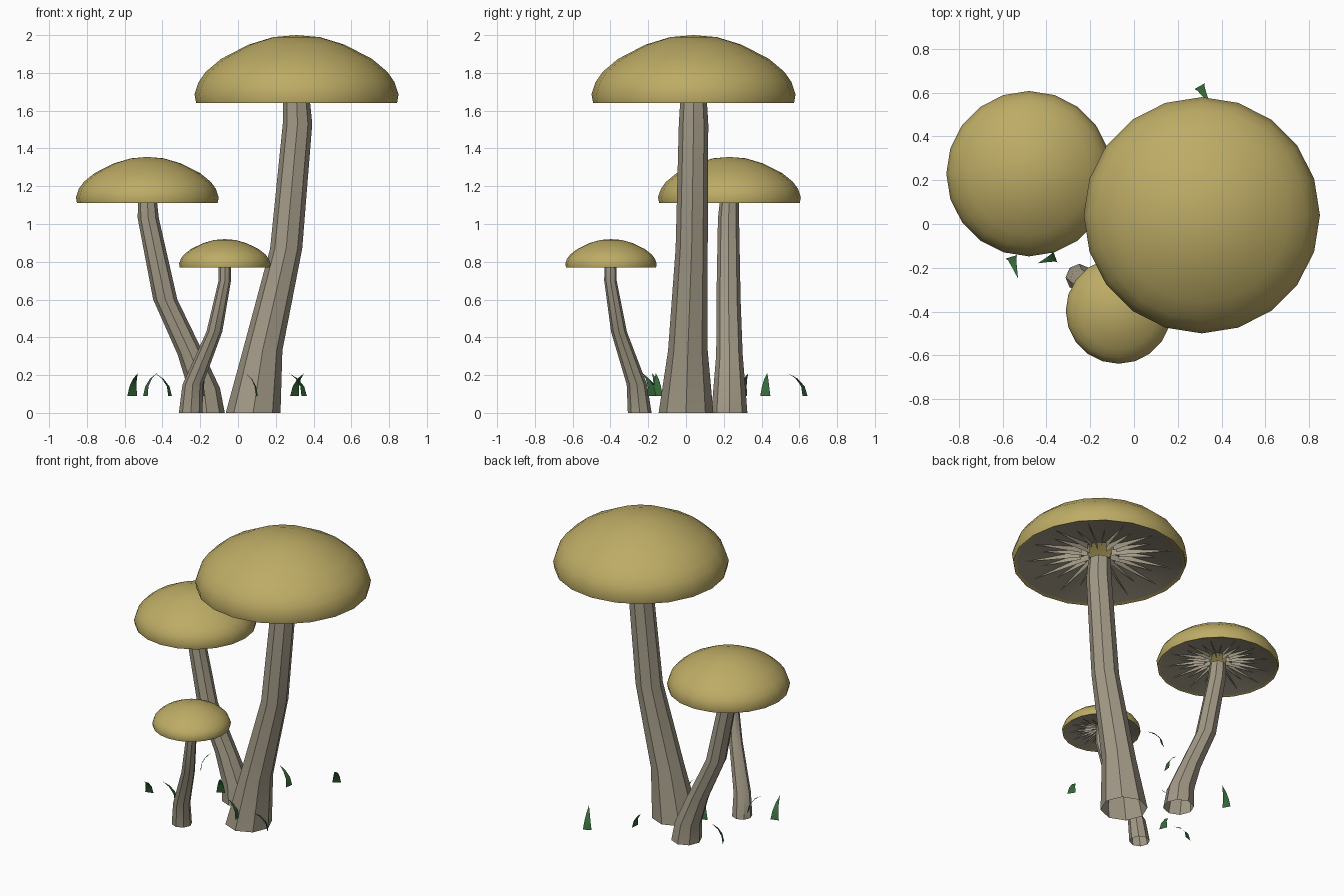
import bpy, bmesh, math
from mathutils import Vector

cube = bpy.data.objects.get("Cube")
if cube:
    bpy.data.objects.remove(cube, do_unlink=True)


def material(name, rgb):
    m = bpy.data.materials.new(name)
    m.use_nodes = True
    m.diffuse_color = (*rgb, 1)
    bsdf = m.node_tree.nodes["Principled BSDF"]
    bsdf.inputs["Base Color"].default_value = (*rgb, 1)
    bsdf.inputs["Roughness"].default_value = 0.9
    return m


CAP = material("mustard cap", (0.51, 0.41, 0.13))
FLESH = material("grey flesh", (0.36, 0.32, 0.24))
GRASS = material("grass green", (0.035, 0.14, 0.04))


def finish(bm, name, mats, smooth=True):
    bmesh.ops.remove_doubles(bm, verts=bm.verts, dist=0.0001)
    mesh = bpy.data.meshes.new(name)
    bm.to_mesh(mesh)
    bm.free()
    for m in mats:
        mesh.materials.append(m)
    ob = bpy.data.objects.new(name, mesh)
    bpy.context.collection.objects.link(ob)
    if smooth:
        bpy.ops.object.select_all(action="DESELECT")
        ob.select_set(True)
        bpy.context.view_layer.objects.active = ob
        bpy.ops.object.shade_smooth_by_angle(angle=math.radians(40))
    return ob


def loft(rings, sides, flesh_from=None):
    """Skin horizontal rings (x, y, z, radius), listed from top to bottom."""
    bm = bmesh.new()
    turn = [2 * math.pi * k / sides for k in range(sides)]
    loops = [[bm.verts.new((x + r * math.cos(a), y + r * math.sin(a), z)) for a in turn]
             for x, y, z, r in rings]
    for i, (up, low) in enumerate(zip(loops, loops[1:])):
        for k in range(sides):
            n = (k + 1) % sides
            if rings[i][3] == 0:
                f = bm.faces.new((up[k], low[k], low[n]))
            else:
                f = bm.faces.new((up[k], low[k], low[n], up[n]))
            f.material_index = int(flesh_from is not None and i >= flesh_from)
    return bm


# Cap section as (radius, height) fractions: dome, rim, then hollow underside
DOME = [(0, 1), (0.23, 0.97), (0.47, 0.86), (0.74, 0.65), (0.89, 0.46),
        (0.96, 0.31), (1, 0.13), (0.985, 0), (0.95, 0.02)]
HOLE = (0.18, 0.25)


def cap(name, x, y, bottom, top, radius):
    h = top - bottom
    rings = [(x, y, bottom + v * h, u * radius) for u, v in DOME + [HOLE]]
    finish(loft(rings, 20, len(DOME) - 1), name + "_cap", [CAP, FLESH])

    # Radial gills of alternating length hanging under the cap
    bm = bmesh.new()
    count = 26
    for k in range(count):
        a = 2 * math.pi * k / count
        inner = 0.14 if k % 3 == 0 else 0.22
        outer = 0.86 if k % 2 else 0.68
        end = 0.02 + 0.23 * (0.95 - outer) / 0.77
        pts = [(inner, 0.25), (inner, 0.12), (outer, end)]
        bm.faces.new([bm.verts.new((x + u * radius * math.cos(a),
                                    y + u * radius * math.sin(a),
                                    bottom + v * h)) for u, v in pts])
    finish(bm, name + "_gills", [FLESH], False)


def stem(name, path):
    finish(loft(path[::-1], 8), name + "_stem", [FLESH])


# Large mushroom
cap("large", 0.31, 0.04, 1.64, 2.0, 0.54)
stem("large", [(0.08, 0, 0, 0.145), (0.13, 0.01, 0.33, 0.105), (0.255, 0.03, 0.87, 0.085),
               (0.315, 0.04, 1.53, 0.078), (0.31, 0.04, 1.66, 0.07)])

# Medium mushroom
cap("medium", -0.48, 0.23, 1.11, 1.355, 0.378)
stem("medium", [(-0.165, 0.23, 0, 0.095), (-0.18, 0.23, 0.13, 0.085),
                (-0.25, 0.23, 0.31, 0.07), (-0.385, 0.225, 0.6, 0.064),
                (-0.475, 0.225, 1.03, 0.056), (-0.48, 0.23, 1.13, 0.05)])

# Small mushroom
cap("small", -0.07, -0.397, 0.77, 0.92, 0.242)
stem("small", [(-0.25, -0.245, 0, 0.063), (-0.24, -0.26, 0.15, 0.054),
               (-0.125, -0.355, 0.43, 0.042), (-0.07, -0.4, 0.7, 0.033),
               (-0.07, -0.4, 0.78, 0.032)])

# Curved grass blades: base x, base y, lean x, lean y
BLADES = [(-0.56, -0.15, 0.03, -0.1), (-0.36, -0.15, -0.08, -0.03),
          (-0.49, 0.3, 0.06, 0.03), (-0.2, 0.1, 0.03, -0.05),
          (0.1, -0.15, -0.06, -0.01), (0.35, -0.18, -0.08, -0.05),
          (0.09, 0.42, -0.08, 0.01), (0.3, 0.63, 0.05, -0.09)]
for i, (x, y, dx, dy) in enumerate(BLADES):
    side = Vector((-dy, dx, 0)).normalized() * 0.027
    bm = bmesh.new()
    rows = []
    for t in (0, 0.35, 0.7):
        c = Vector((x + dx * t * t, y + dy * t * t, 0.09 + 0.12 * t * (1.3 - 0.3 * t)))
        w = side * (1 - t) ** 0.8
        rows.append((bm.verts.new(c - w), bm.verts.new(c + w)))
    tip = bm.verts.new((x + dx, y + dy, 0.21))
    for (a, b), (d, c) in zip(rows, rows[1:]):
        bm.faces.new((a, b, c, d))
    bm.faces.new((*rows[-1], tip))
    finish(bm, f"grass_blade_{i + 1}", [GRASS])
